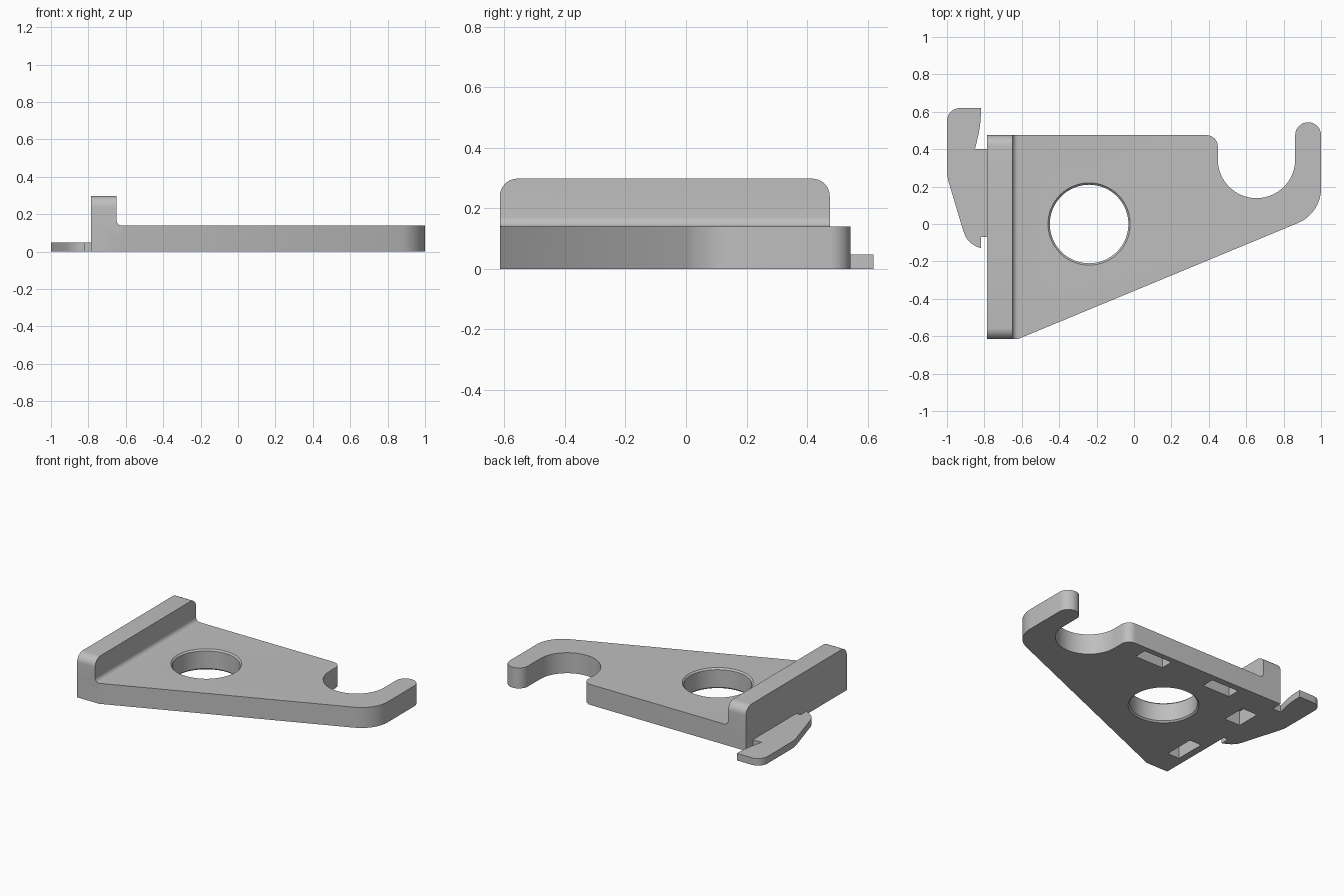
import bpy, bmesh, math
from mathutils import Vector, Matrix

if "Cube" in bpy.data.objects:
    bpy.data.objects.remove(bpy.data.objects["Cube"])

grey = bpy.data.materials.new("matte grey")
grey.diffuse_color = (0.52, 0.52, 0.52, 1)
grey.use_nodes = True
grey.node_tree.nodes["Principled BSDF"].inputs["Base Color"].default_value = grey.diffuse_color


def make_object(name, bm):
    bmesh.ops.recalc_face_normals(bm, faces=bm.faces)
    mesh = bpy.data.meshes.new(name)
    bm.to_mesh(mesh)
    bm.free()
    mesh.materials.append(grey)
    ob = bpy.data.objects.new(name, mesh)
    bpy.context.collection.objects.link(ob)
    return ob


def arc(cx, cy, r, a0, a1, n=10):
    """Points on an arc, angles in degrees."""
    return [(cx + r * math.cos(math.radians(a0 + (a1 - a0) * i / n)),
             cy + r * math.sin(math.radians(a0 + (a1 - a0) * i / n))) for i in range(n + 1)]


def prism(points, direction):
    """Extrude a closed outline of 3D points."""
    bm = bmesh.new()
    face = bm.faces.new([bm.verts.new(p) for p in points])
    new = bmesh.ops.extrude_face_region(bm, geom=[face])["geom"]
    bmesh.ops.translate(bm, vec=Vector(direction),
                        verts=[v for v in new if isinstance(v, bmesh.types.BMVert)])
    return bm


def boolean(target, tool, operation):
    mod = target.modifiers.new(operation.lower(), 'BOOLEAN')
    mod.operation, mod.object, mod.solver = operation, tool, 'EXACT'
    bpy.context.view_layer.objects.active = target
    bpy.ops.object.modifier_apply(modifier=mod.name)
    bpy.data.objects.remove(tool)


# Triangular plate ending in an open hook
T = 0.14
outline = [(-0.785, 0.475), (-0.785, -0.615), (-0.62, -0.615)]
outline += arc(0.8, 0.19, 0.2, -67.4, 0, 12)
outline += arc(0.931, 0.475, 0.069, 0, 180, 16)
outline += arc(0.655, 0.345, 0.207, 0, -180, 28)
outline += arc(0.388, 0.415, 0.06, 0, 90, 8)
plate = make_object("hook_plate", prism([(x, y, 0) for x, y in outline], (0, 0, T)))

# Upright rail with a fillet at its foot and rounded upper ends
section = [(-0.785, 0.08), (-0.785, 0.298), (-0.65, 0.298)]
section += arc(-0.62, T + 0.03, 0.03, 180, 270, 6) + [(-0.62, 0.08)]
bm = prism([(x, -0.615, z) for x, z in section], (0, 1.09, 0))
ends = [e for e in bm.edges if all(v.co.z > 0.29 for v in e.verts)
        and abs(e.verts[0].co.y - e.verts[1].co.y) < 0.01]
bmesh.ops.bevel(bm, geom=ends, offset=0.058, segments=8, profile=0.5, affect='EDGES')
boolean(plate, make_object("rail", bm), 'UNION')

# Round hole, chamfered at both mouths
bm = bmesh.new()
side = [(0, -0.01), (0.23, -0.01), (0.21, 0.01), (0.21, T - 0.01), (0.23, T + 0.01), (0, T + 0.01)]
vs = [bm.verts.new((r, 0, z)) for r, z in side]
es = [bm.edges.new(p) for p in zip(vs, vs[1:])]
bmesh.ops.spin(bm, geom=vs + es, cent=(0, 0, 0), axis=(0, 0, 1),
               angle=math.tau, steps=64)
bmesh.ops.remove_doubles(bm, verts=bm.verts, dist=0.0005)
bmesh.ops.translate(bm, verts=bm.verts, vec=(-0.24, 0, 0))
boolean(plate, make_object("hole_cutter", bm), 'DIFFERENCE')

# Rectangular pockets in the underside
for x0, x1, y0, y1 in [(0.065, 0.28, 0.35, 0.437), (-0.48, -0.272, 0.342, 0.43),
                       (-0.76, -0.64, 0.112, 0.28), (-0.735, -0.645, -0.443, -0.23)]:
    corners = [(x0, y0, -0.05), (x1, y0, -0.05), (x1, y1, -0.05), (x0, y1, -0.05)]
    boolean(plate, make_object("pocket_cutter", prism(corners, (0, 0, 0.15))), 'DIFFERENCE')

# Thin side latch
latch_outline = [(-0.785, 0.4), (-0.85, 0.4), (-0.83, 0.485), (-0.82, 0.55), (-0.818, 0.62)]
latch_outline += arc(-0.93, 0.55, 0.07, 90, 180, 8)
latch_outline += [(-1.0, 0.27), (-0.994, 0.235), (-0.912, -0.04)]
latch_outline += [(-0.897, -0.075), (-0.875, -0.1), (-0.85, -0.117), (-0.818, -0.13),
                  (-0.818, -0.07), (-0.785, -0.07)]
latch = make_object("side_latch", prism([(x, y, 0) for x, y in latch_outline], (0, 0, 0.048)))

# Smooth the curved walls, keep hard edges
for ob in (plate, latch):
    bpy.ops.object.select_all(action='DESELECT')
    ob.select_set(True)
    bpy.context.view_layer.objects.active = ob
    bpy.ops.object.shade_smooth_by_angle(angle=math.radians(30))
